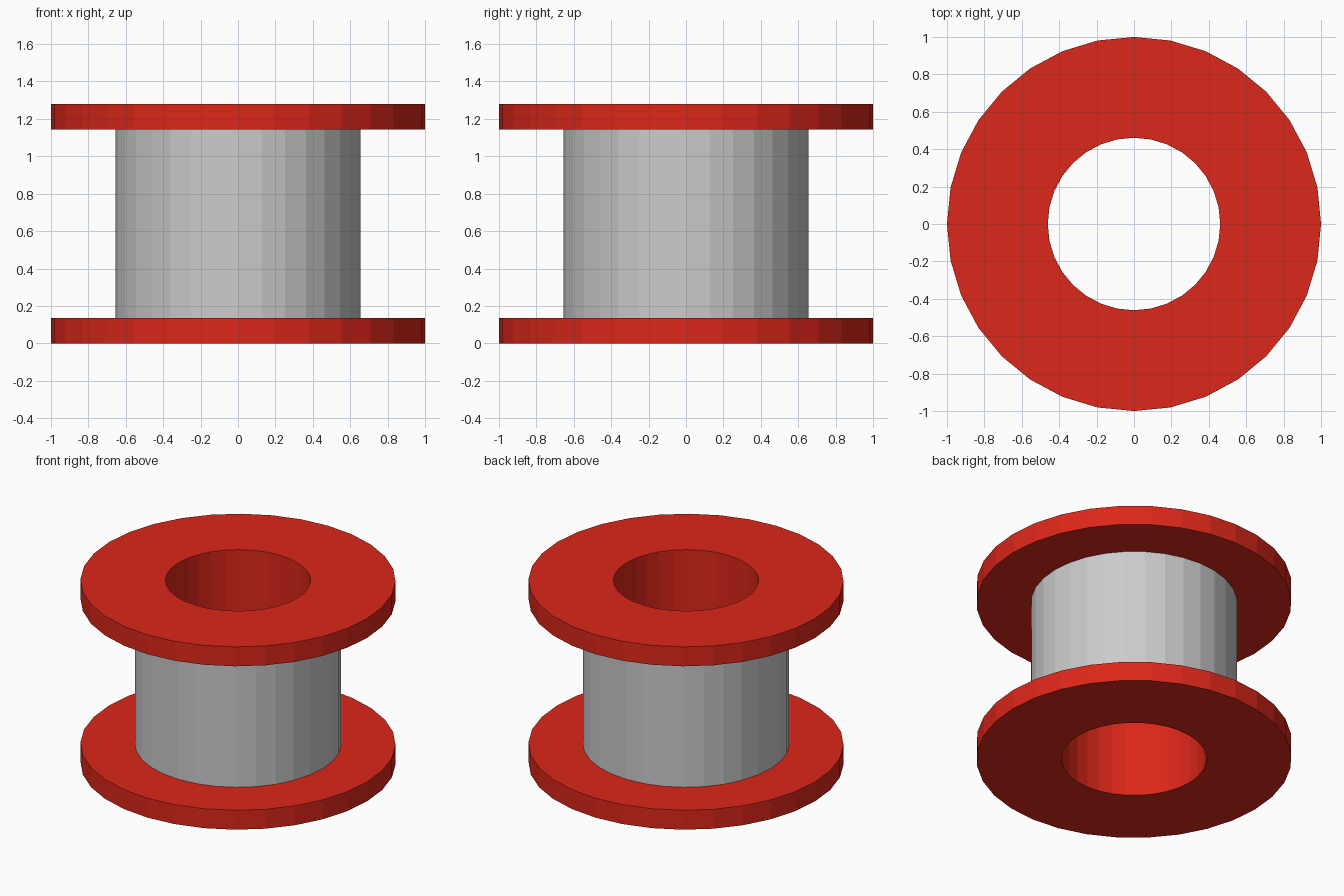
import bpy, bmesh
from math import cos, sin, tau

if "Cube" in bpy.data.objects:
    bpy.data.objects.remove(bpy.data.objects["Cube"])

SIDES = 32
HEIGHT, FLANGE = 1.28, 0.136
R_HOLE, R_CORE, R_WIND, R_FLANGE = 0.461, 0.56, 0.655, 1.0


def revolve(name, profile, color=None):
    """Spin a closed (radius, z) profile around the z axis with flat faces."""
    bm = bmesh.new()
    rings = [[bm.verts.new((r * cos(tau * i / SIDES), r * sin(tau * i / SIDES), z))
              for r, z in profile] for i in range(SIDES)]
    n = len(profile)
    for i in range(SIDES):
        a, b = rings[i], rings[(i + 1) % SIDES]
        for j in range(n):
            k = (j + 1) % n
            bm.faces.new((a[j], b[j], b[k], a[k]))
    bmesh.ops.recalc_face_normals(bm, faces=bm.faces)
    mesh = bpy.data.meshes.new(name)
    bm.to_mesh(mesh)
    bm.free()
    obj = bpy.data.objects.new(name, mesh)
    bpy.context.collection.objects.link(obj)
    if color:
        mat = bpy.data.materials.new(name + "_color")
        mat.diffuse_color = color
        mat.use_nodes = True
        mat.node_tree.nodes["Principled BSDF"].inputs["Base Color"].default_value = mat.diffuse_color
        mesh.materials.append(mat)
    return obj


low, high = FLANGE, HEIGHT - FLANGE

# Red spool: two flanges joined by a hollow core
revolve("spool", [
    (R_HOLE, 0), (R_FLANGE, 0), (R_FLANGE, low), (R_CORE, low),
    (R_CORE, high), (R_FLANGE, high), (R_FLANGE, HEIGHT), (R_HOLE, HEIGHT),
], (0.72, 0.02, 0.01, 1))

# Grey winding wrapped around the core
revolve("winding", [(R_CORE, low), (R_WIND, low), (R_WIND, high), (R_CORE, high)])
